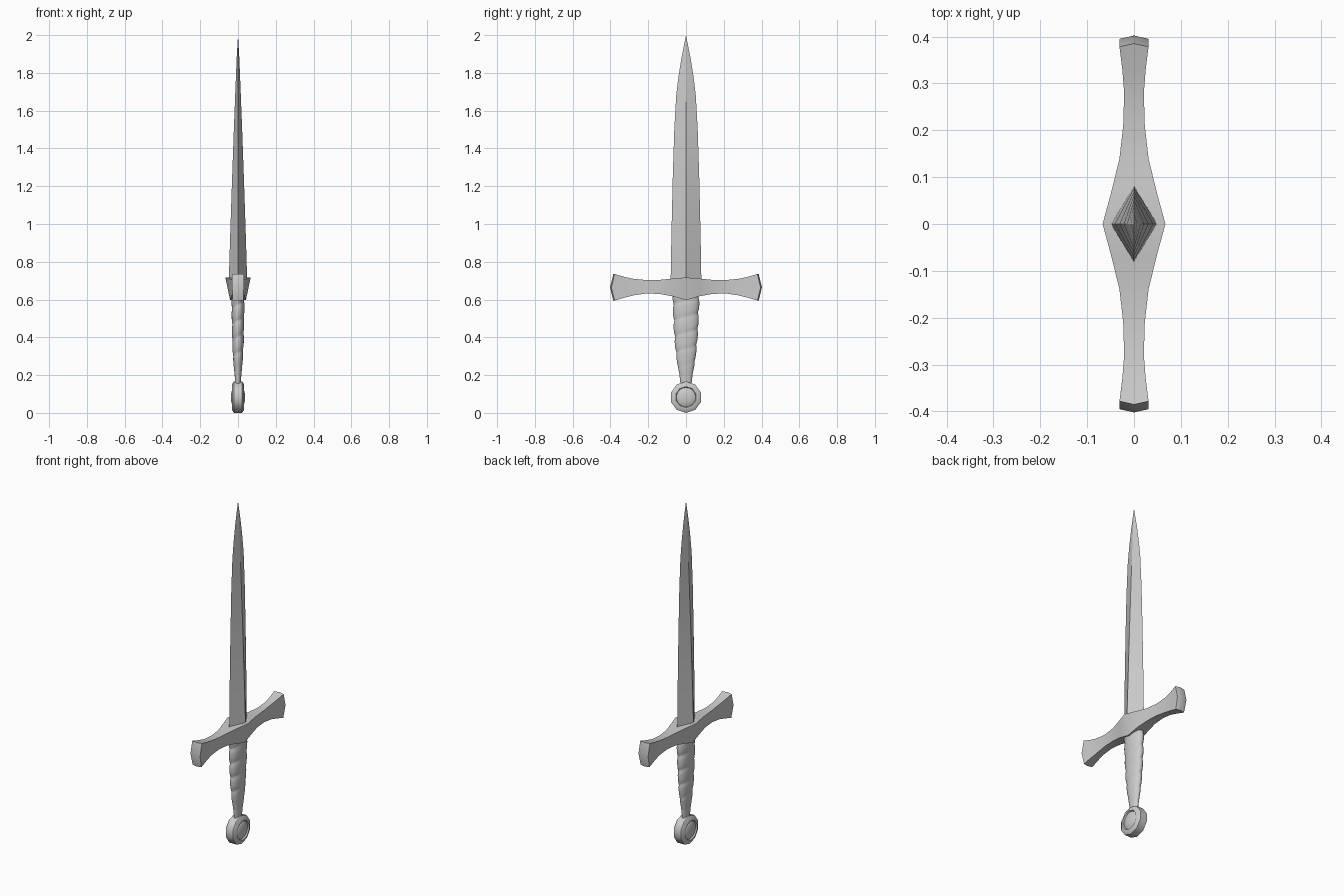
import bpy, bmesh, math

cube = bpy.data.objects.get("Cube")
if cube:
    bpy.data.objects.remove(cube, do_unlink=True)

steel = bpy.data.materials.new("steel grey")
steel.use_nodes = True
GREY = (0.6, 0.6, 0.6, 1)
steel.diffuse_color = GREY
steel.node_tree.nodes["Principled BSDF"].inputs["Base Color"].default_value = GREY


def loft(name, rings, cap_start=False, cap_end=False, angle=30):
    """Skin a list of equal-length closed rings; collapsed points are merged."""
    bm = bmesh.new()
    rows = [[bm.verts.new(p) for p in ring] for ring in rings]
    n = len(rows[0])
    for a, b in zip(rows, rows[1:]):
        for i in range(n):
            j = (i + 1) % n
            bm.faces.new((a[i], a[j], b[j], b[i]))
    if cap_start:
        bm.faces.new(rows[0][::-1])
    if cap_end:
        bm.faces.new(rows[-1])
    bmesh.ops.remove_doubles(bm, verts=bm.verts, dist=1e-5)
    bmesh.ops.recalc_face_normals(bm, faces=bm.faces)
    mesh = bpy.data.meshes.new(name)
    bm.to_mesh(mesh)
    bm.free()
    mesh.materials.append(steel)
    ob = bpy.data.objects.new(name, mesh)
    bpy.context.collection.objects.link(ob)
    bpy.ops.object.select_all(action='DESELECT')
    ob.select_set(True)
    bpy.context.view_layer.objects.active = ob
    bpy.ops.object.shade_smooth_by_angle(angle=math.radians(angle))
    return ob


# Blade: diamond section tapering to a point (z, half thickness x, half width y)
blade = [(0.66, 0.050, 0.082), (0.95, 0.041, 0.077), (1.25, 0.031, 0.070),
         (1.50, 0.022, 0.062), (1.68, 0.015, 0.052), (1.78, 0.011, 0.040),
         (1.88, 0.007, 0.024), (2.0, 0, 0)]
loft("blade", [[(x, 0, z), (0, y, z), (-x, 0, z), (0, -y, z)] for z, x, y in blade],
     cap_start=True)

# Crossguard: (y, top half width, bottom half width, top z, bottom z)
half = [(0, 0.067, 0.042, 0.717, 0.597), (0.07, 0.048, 0.036, 0.711, 0.617),
        (0.14, 0.031, 0.027, 0.704, 0.630), (0.21, 0.023, 0.022, 0.703, 0.632),
        (0.28, 0.021, 0.020, 0.710, 0.622), (0.33, 0.025, 0.024, 0.721, 0.609),
        (0.378, 0.031, 0.028, 0.735, 0.595), (0.395, 0.031, 0.031, 0.664, 0.664)]
sections = [(-y, *rest) for y, *rest in half[:0:-1]] + half


def guard_ring(y, wt, wb, top, bot):
    # the end faces are slightly pointed along the centre line
    bulge = math.copysign(0.007, y) if abs(y) > 0.35 else 0
    return [(-wt, y, top), (0, y + bulge, top), (wt, y, top),
            (wb, y, bot), (0, y + bulge, bot), (-wb, y, bot)]


loft("crossguard", [guard_ring(*s) for s in sections])

# Grip: oval section with a spiral wrap that fades towards the pommel
grip = [(0.15, 0.014, 0.028), (0.20, 0.017, 0.033), (0.27, 0.024, 0.046),
        (0.35, 0.029, 0.056), (0.45, 0.031, 0.063), (0.55, 0.033, 0.067),
        (0.63, 0.034, 0.069)]
SIDES, STEPS, PITCH = 24, 64, 0.085


def grip_size(z):
    for (z0, x0, y0), (z1, x1, y1) in zip(grip, grip[1:]):
        if z <= z1 + 1e-6:
            t = (z - z0) / (z1 - z0)
            return x0 + (x1 - x0) * t, y0 + (y1 - y0) * t


rings = []
for k in range(STEPS + 1):
    z = 0.15 + 0.48 * k / STEPS
    rx, ry = grip_size(z)
    depth = 0.10 * min(1, max(0, (z - 0.22) / 0.1))
    ring = []
    for i in range(SIDES):
        a = 2 * math.pi * i / SIDES
        wrap = abs(math.sin(math.pi * (z / PITCH - a / (2 * math.pi))))
        f = 1.04 - depth * (1 - wrap) ** 1.5
        ring.append((rx * f * math.cos(a), ry * f * math.sin(a), z))
    rings.append(ring)
loft("grip", rings, cap_start=True, cap_end=True, angle=50)

# Pommel: ten-sided disc lathed about x, with a raised rim and a domed centre
side = [(0, 0.037), (0.022, 0.036), (0.042, 0.031), (0.051, 0.026),
        (0.056, 0.033), (0.066, 0.033), (0.083, 0.022)]
profile = side + [(r, -x) for r, x in side[::-1]]
PC = 0.083
loft("pommel", [[(x, r * math.sin(2 * math.pi * i / 20), PC + r * math.cos(2 * math.pi * i / 20))
                 if r < 0.053 else
                 (x, r * math.sin(2 * math.pi * (i // 2) / 10) if i % 2 == 0 else
                  r * math.cos(math.pi / 10) * math.sin(2 * math.pi * i / 20),
                  PC + (r if i % 2 == 0 else r * math.cos(math.pi / 10))
                  * math.cos(2 * math.pi * i / 20))
                 for i in range(20)] for r, x in profile], angle=40)
